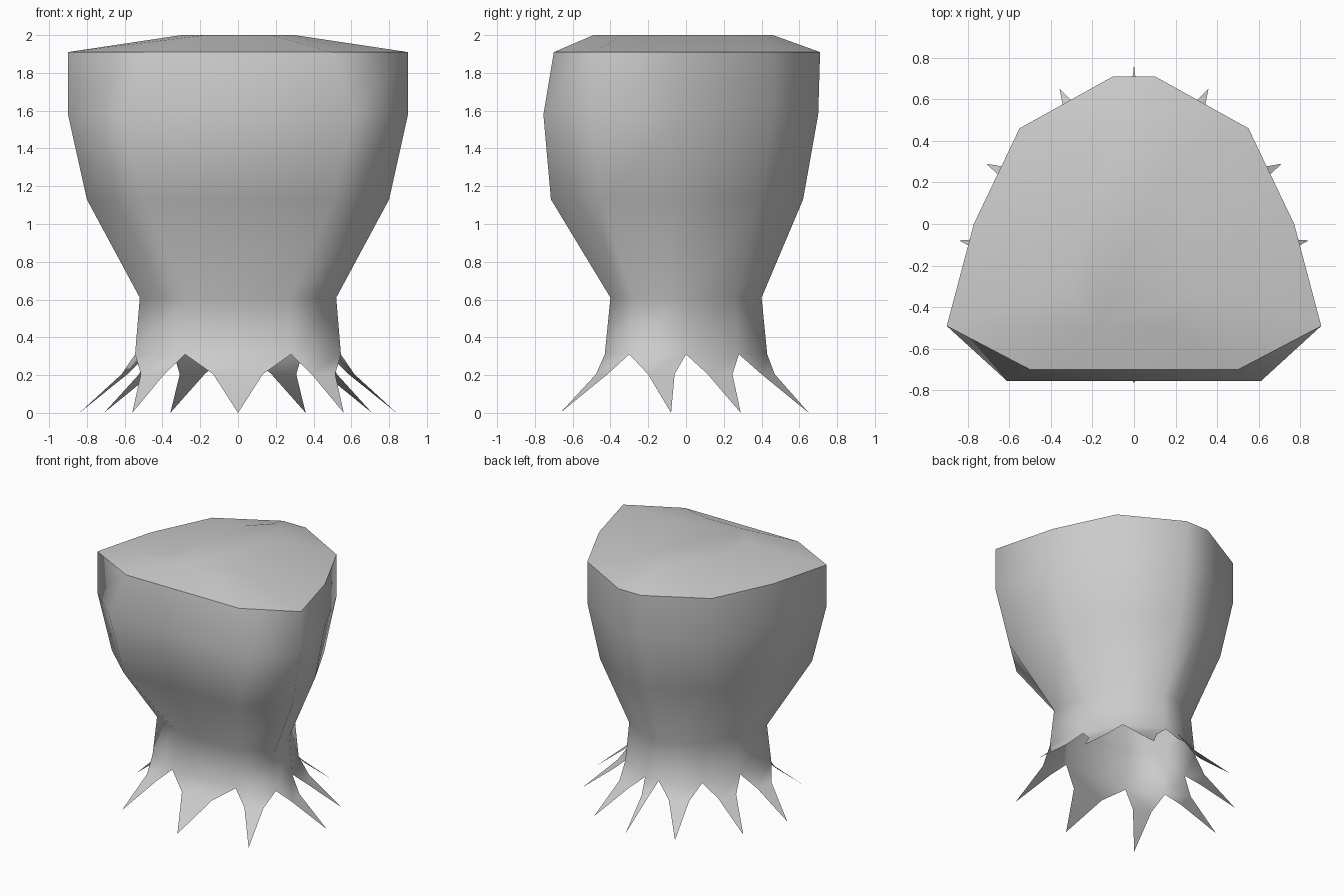
import bpy, bmesh
from mathutils import Vector

cube = bpy.data.objects.get("Cube")
if cube:
    bpy.data.objects.remove(cube, do_unlink=True)

grey = bpy.data.materials.new("light grey")
grey.use_nodes = True
colour = (0.6, 0.6, 0.6, 1)
grey.diffuse_color = colour
grey.node_tree.nodes["Principled BSDF"].inputs["Base Color"].default_value = colour

# Half cross-sections (x, y), from front to back on the +x side
SECTIONS = [
    (0.31, [(0.28, -0.43), (0.545, -0.30), (0.48, 0), (0.34, 0.28), (0.06, 0.43)]),
    (0.61, [(0.27, -0.40), (0.52, -0.28), (0.455, 0), (0.32, 0.26), (0.06, 0.40)]),
    (1.13, [(0.51, -0.715), (0.80, -0.45), (0.68, 0), (0.48, 0.40), (0.09, 0.62)]),
    (1.58, [(0.61, -0.755), (0.90, -0.49), (0.77, 0), (0.55, 0.46), (0.10, 0.70)]),
    (1.91, [(0.50, -0.70), (0.90, -0.49), (0.77, 0), (0.55, 0.46), (0.10, 0.71)]),
    (2.00, [(0.17, -0.49), (0.30, -0.34), (0.26, 0), (0.18, 0.31), (0.03, 0.46)]),
]
RIM = 4  # section with the crisp upper edge


def ring(bm, z, half):
    """Closed counter-clockwise ring from a mirrored half outline."""
    pts = half + [(-x, y) for x, y in reversed(half)]
    return [bm.verts.new((x, y, z)) for x, y in pts]


bm = bmesh.new()
rings = [ring(bm, z, half) for z, half in SECTIONS]
n = len(rings[0])

# Body walls and domed lid
for low, high in zip(rings, rings[1:]):
    for i in range(n):
        j = (i + 1) % n
        bm.faces.new((low[i], low[j], high[j], high[i]))
bm.faces.new(rings[-1])

# Flared spikes hanging from every side of the open hem
hem = rings[0]
for i in range(n):
    a, b = hem[i], hem[(i + 1) % n]
    edge = b.co - a.co
    out = Vector((edge.y, -edge.x, 0)).normalized()
    centre = (a.co + b.co) / 2
    mid = centre + out * 0.09
    mid.z = 0.205
    tip = centre + out * 0.335
    tip.z = 0
    m1 = bm.verts.new(mid - edge * 0.235)
    m2 = bm.verts.new(mid + edge * 0.235)
    t = bm.verts.new(tip)
    bm.faces.new((m1, m2, b, a))
    bm.faces.new((t, m2, m1))

# Smooth everything except the crisp rim
for f in bm.faces:
    f.smooth = True
rim = set(rings[RIM])
for e in bm.edges:
    if e.verts[0] in rim and e.verts[1] in rim:
        e.smooth = False

mesh = bpy.data.meshes.new("spiked_stump")
bm.to_mesh(mesh)
bm.free()
mesh.materials.append(grey)
bpy.context.collection.objects.link(bpy.data.objects.new("spiked_stump", mesh))
